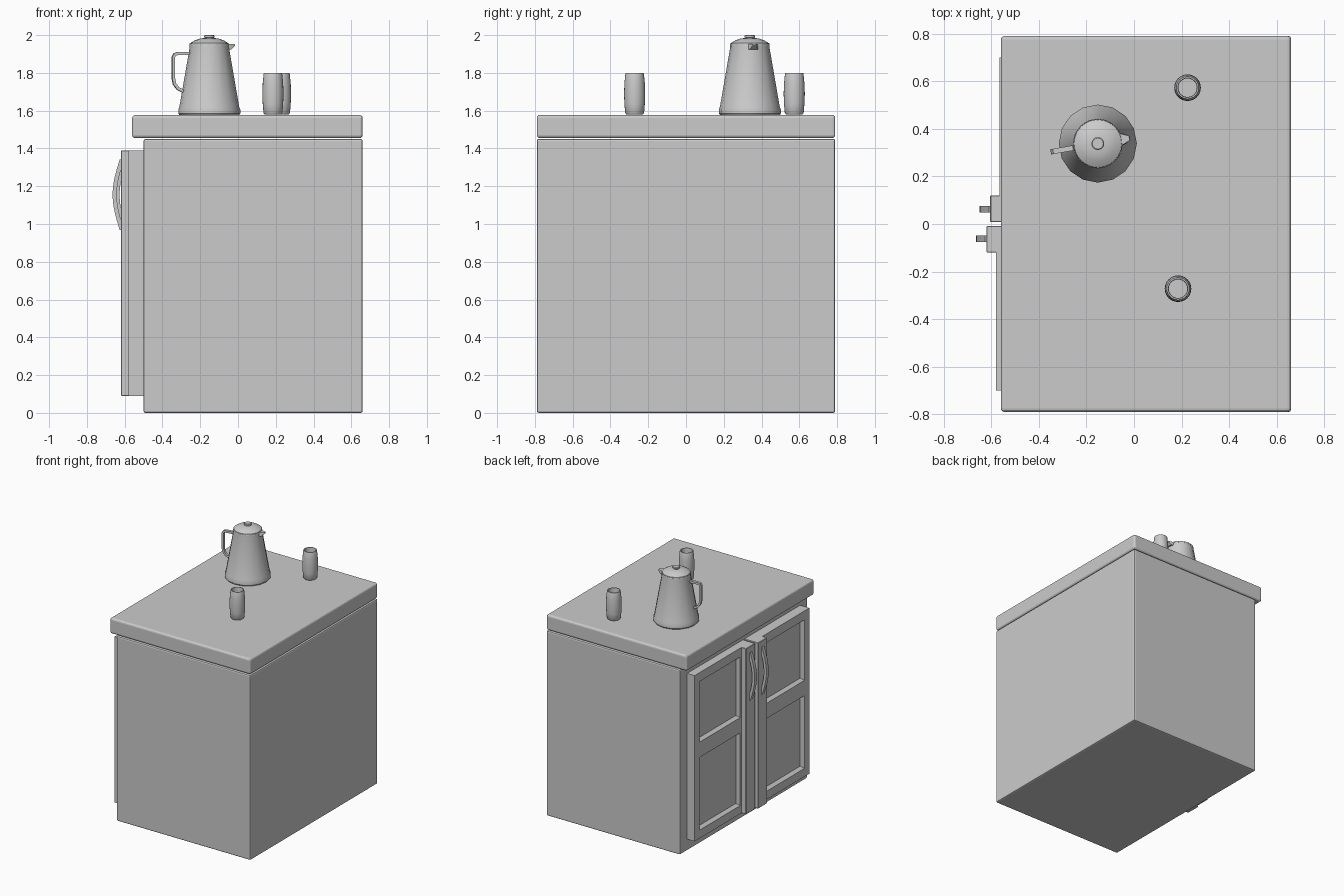
import bpy, bmesh, math
from mathutils import Matrix, Vector

if "Cube" in bpy.data.objects:
    bpy.data.objects.remove(bpy.data.objects["Cube"])


def finish(name, bm, smooth=None):
    bmesh.ops.recalc_face_normals(bm, faces=bm.faces[:])
    me = bpy.data.meshes.new(name)
    bm.to_mesh(me)
    bm.free()
    ob = bpy.data.objects.new(name, me)
    bpy.context.collection.objects.link(ob)
    if smooth:
        bpy.ops.object.select_all(action='DESELECT')
        ob.select_set(True)
        bpy.context.view_layer.objects.active = ob
        bpy.ops.object.shade_smooth_by_angle(angle=math.radians(smooth))
    return ob


def box(name, lo, hi, bevel=0, segments=1):
    lo, hi = Vector(lo), Vector(hi)
    bm = bmesh.new()
    bmesh.ops.create_cube(bm, size=1, matrix=Matrix.Translation((lo + hi) / 2)
                          @ Matrix.Diagonal((hi - lo).to_4d()))
    ob = finish(name, bm)
    if bevel:
        m = ob.modifiers.new("bevel", 'BEVEL')
        m.width, m.segments = bevel, segments
    return ob


def lathe(name, profile, sides, at, smooth=35):
    bm = bmesh.new()
    vs = [bm.verts.new((r, 0, z)) for r, z in profile]
    es = [bm.edges.new(p) for p in zip(vs, vs[1:])]
    bmesh.ops.spin(bm, geom=vs + es, cent=(0, 0, 0), axis=(0, 0, 1),
                   angle=2 * math.pi, steps=sides, use_duplicate=False)
    bmesh.ops.remove_doubles(bm, verts=bm.verts[:], dist=1e-5)
    ob = finish(name, bm, smooth)
    ob.location = at
    return ob


def strap(name, path, width, thick):
    """Rectangular bar following (x, z) points, centred on y = 0."""
    bm = bmesh.new()
    rings = []
    for i, (x, z) in enumerate(path):
        a, b = Vector(path[max(i - 1, 0)]), Vector(path[min(i + 1, len(path) - 1)])
        t = (b - a).normalized()
        n = Vector((-t.y, t.x)) * thick / 2
        rings.append([bm.verts.new((x + s * n.x, w * width / 2, z + s * n.y))
                      for s, w in ((1, 1), (1, -1), (-1, -1), (-1, 1))])
    for r, q in zip(rings, rings[1:]):
        for k in range(4):
            bm.faces.new((r[k], r[(k + 1) % 4], q[(k + 1) % 4], q[k]))
    bm.faces.new(rings[0])
    bm.faces.new(rings[-1][::-1])
    return finish(name, bm, 30)


def door(side, sign, x):
    # Panelled door with two bevelled recesses
    ys = [sign * v for v in (0.01, 0.135, 0.64, 0.70)]
    zs = (0.09, 0.155, 0.725, 0.845, 1.32, 1.39)
    bm = bmesh.new()
    grid = [[bm.verts.new((x, y, z)) for z in zs] for y in ys]
    cells = {}
    for i in range(3):
        for j in range(5):
            cells[i, j] = bm.faces.new((grid[i][j], grid[i + 1][j],
                                        grid[i + 1][j + 1], grid[i][j + 1]))
    for f in bm.faces:
        f.normal_update()
        if f.normal.x > 0:
            f.normal_flip()
    ext = bmesh.ops.extrude_edge_only(bm, edges=[e for e in bm.edges if e.is_boundary])
    for v in ext["geom"]:
        if isinstance(v, bmesh.types.BMVert):
            v.co.x = -0.495
    bmesh.ops.contextual_create(bm, geom=[e for e in bm.edges if e.is_boundary])
    bmesh.ops.inset_individual(bm, faces=[cells[1, 1], cells[1, 3]],
                               thickness=0.025, depth=-0.025)
    finish(side + "_door", bm)
    # Raised closing stile and arched pull
    a, b = sorted((sign * 0.008, sign * 0.12))
    box(side + "_door_stile", (x - 0.04, a, 0.09), (-0.495, b, 1.39), 0.003)
    arc = []
    for i in range(13):
        t = i / 12
        arc.append((x - 0.035 - 0.038 * math.sin(math.pi * t), 0.97 + 0.37 * t))
    strap(side + "_door_handle", arc, 0.028, 0.022).location.y = sign * 0.062


# Cabinet and worktop
box("cabinet_body", (-0.5, -0.79, 0), (0.66, 0.79, 1.45), 0.01, 2)
box("worktop", (-0.56, -0.79, 1.455), (0.66, 0.79, 1.577), 0.015, 3)
door("left", 1, -0.565)
door("right", -1, -0.58)

# Cups
cup = [(0, 0), (0.044, 0), (0.05, 0.008), (0.054, 0.055), (0.056, 0.11),
       (0.054, 0.165), (0.049, 0.215), (0.047, 0.22), (0.041, 0.22),
       (0.039, 0.21), (0.045, 0.11), (0.040, 0.02), (0, 0.02)]
for n, (x, y) in enumerate(((0.225, 0.573), (0.185, -0.272))):
    lathe("cup_%d" % (n + 1), cup, 24, (x, y, 1.58))

# Kettle
kettle_at = Vector((-0.152, 0.338, 0))
turn = math.radians(10)
lathe("kettle_body", [(0, 1.577), (0.158, 1.577), (0.164, 1.585), (0.164, 1.605),
                      (0.158, 1.622), (0.104, 1.935), (0.104, 1.955), (0, 1.955)],
      16, kettle_at)
lathe("kettle_lid", [(0, 1.945), (0.104, 1.945), (0.1, 1.958), (0.075, 1.973),
                     (0.045, 1.983), (0, 1.985)], 24, kettle_at)
lathe("kettle_lid_knob", [(0, 1.975), (0.022, 1.975), (0.022, 1.985), (0.027, 1.988),
                          (0.027, 1.997), (0.023, 2.0), (0, 2.0)], 16, kettle_at)
grip = strap("kettle_handle", [(-0.105, 1.902), (-0.17, 1.902), (-0.186, 1.898),
                               (-0.193, 1.885), (-0.193, 1.77), (-0.187, 1.742),
                               (-0.17, 1.718), (-0.138, 1.702)], 0.022, 0.016)

# Wedge-shaped pouring lip
bm = bmesh.new()
for x, y, z in ((0.09, 0.028, 1.953), (0.09, 0.028, 1.925), (0.115, 0.022, 1.925),
                (0.134, 0.01, 1.953), (0.137, 0.008, 1.945)):
    bm.verts.new((x, y, z))
    bm.verts.new((x, -y, z))
bmesh.ops.convex_hull(bm, input=bm.verts[:])
spout = finish("kettle_spout", bm)
for ob in (grip, spout):
    ob.location = kettle_at
    ob.rotation_euler.z = turn
